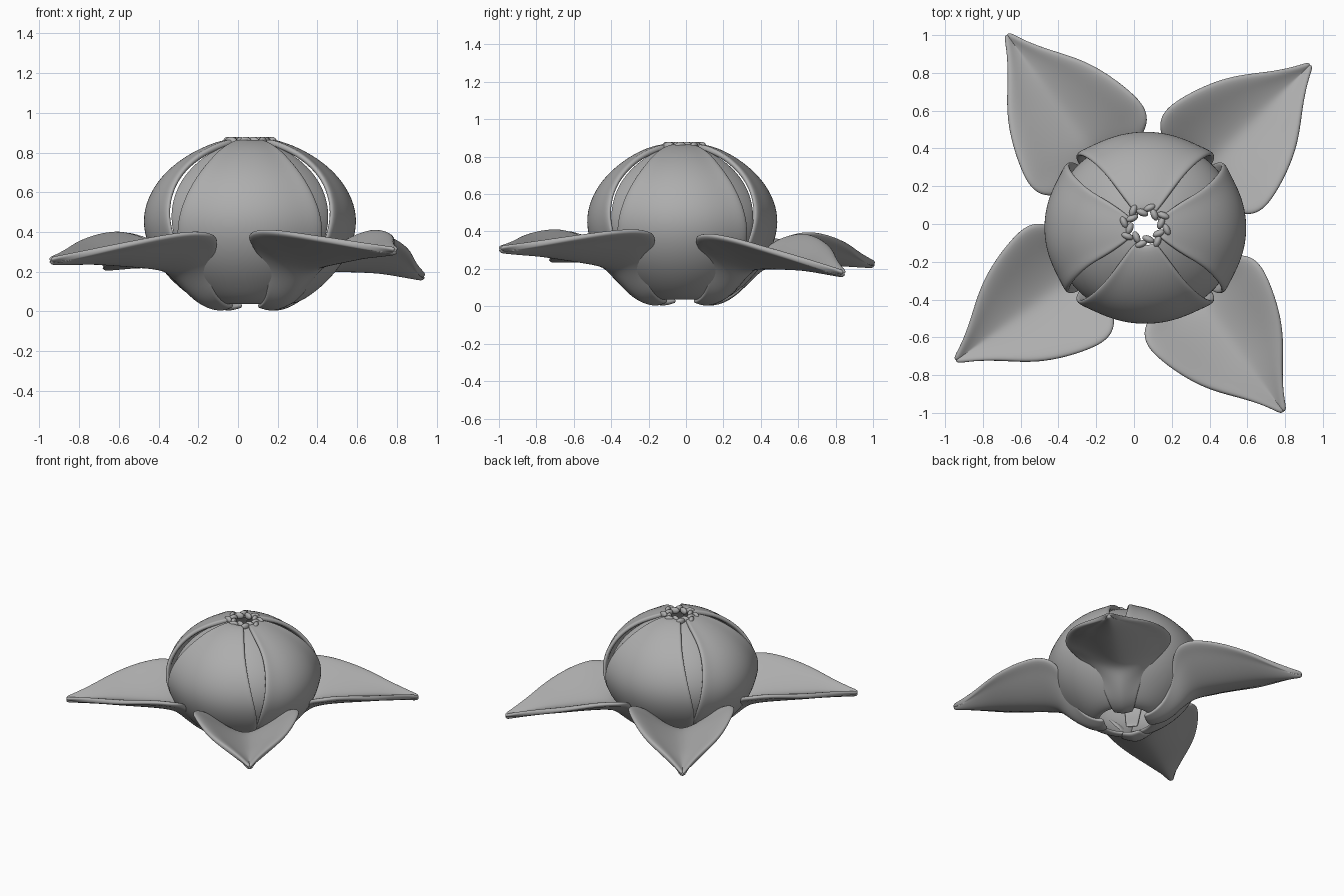
import bpy, math
from mathutils import Vector

if "Cube" in bpy.data.objects:
    bpy.data.objects.remove(bpy.data.objects["Cube"])

CX, CY = 0.06, -0.02          # flower axis

grey = bpy.data.materials.new("petal grey")
grey.diffuse_color = (0.42, 0.42, 0.42, 1)
grey.use_nodes = True
grey.node_tree.nodes["Principled BSDF"].inputs["Base Color"].default_value = grey.diffuse_color


def lerp_table(table, x):
    """Piecewise linear lookup in a list of (x, y) pairs."""
    for (x0, y0), (x1, y1) in zip(table, table[1:]):
        if x <= x1:
            return y0 + (y1 - y0) * max(0, (x - x0) / (x1 - x0))
    return table[-1][1]


def sheet(name, rows, thickness, offset):
    """Thick smooth petal from a grid of points."""
    n = len(rows[0])
    verts = [p for row in rows for p in row]
    faces = [(i * n + j, i * n + j + 1, (i + 1) * n + j + 1, (i + 1) * n + j)
             for i in range(len(rows) - 1) for j in range(n - 1)]
    mesh = bpy.data.meshes.new(name)
    mesh.from_pydata(verts, [], faces)
    mesh.materials.append(grey)
    for p in mesh.polygons:
        p.use_smooth = True
    ob = bpy.data.objects.new(name, mesh)
    bpy.context.collection.objects.link(ob)
    ob.location = (CX, CY, 0)
    solid = ob.modifiers.new("thickness", 'SOLIDIFY')
    solid.thickness, solid.offset = thickness, offset
    sub = ob.modifiers.new("smooth", 'SUBSURF')
    sub.levels = sub.render_levels = 2
    return ob


# Inner petals: four upright shells closing into a bulb
profile = [(0.19, 0.045), (0.26, 0.06), (0.36, 0.13), (0.455, 0.23), (0.515, 0.34),
           (0.54, 0.45), (0.518, 0.56), (0.45, 0.67), (0.345, 0.76), (0.22, 0.825), (0.10, 0.86)]
gap = [(0, 0.04), (0.07, 0.01), (0.13, -0.008), (0.25, -0.008), (0.35, 0.005), (0.45, 0.028),
       (0.56, 0.05), (0.67, 0.063), (0.76, 0.06), (0.82, 0.035), (0.87, 0.012)]
COLS = 11
for k in range(4):
    mid = k * math.pi / 2
    rows = []
    for r, z in profile:
        half = math.pi / 4 - lerp_table(gap, z) / r
        row = []
        for j in range(COLS):
            t = 2 * j / (COLS - 1) - 1
            a = mid + t * half
            lip = 0.022 * max(0, (abs(t) - 0.75) / 0.25) * (0.2 < z < 0.84)
            rr = r + lip - 0.012
            sy = 0.95 if r > 0.3 else 1.0
            row.append((rr * math.cos(a), rr * math.sin(a) * sy, z))
        rows.append(row)
    sheet(f"inner_petal_{k + 1}", rows, 0.032, 0)

# Folded-in petal margins: lens-shaped strips set back behind the four gaps
for k in range(4):
    mid = math.pi / 4 + k * math.pi / 2
    rows = []
    for r, z in profile[3:]:
        half = (max(lerp_table(gap, z), 0) + (0.05 if z < 0.8 else 0.025)) / r
        rr = r - (0.045 if r > 0.3 else 0.025)
        rows.append([(rr * math.cos(mid + t * half), rr * math.sin(mid + t * half) * 0.96, z - 0.012)
                     for t in (-1, -0.5, 0, 0.5, 1)])
    sheet(f"folded_margin_{k + 1}", rows, 0.02, 0)

# Outer petals: narrow claw hugging the bulb, swept-back lobes, pointed tip
width = [(0.14, 0.06), (0.22, 0.085), (0.30, 0.11), (0.38, 0.16), (0.43, 0.25), (0.475, 0.335),
         (0.53, 0.37), (0.6, 0.368), (0.72, 0.33), (0.85, 0.275), (0.95, 0.21),
         (1.05, 0.13), (1.15, 0.06), (1.2, 0.028), (1.235, 0.006)]
valley = [(0.14, 0.02), (0.25, 0.02), (0.35, 0.085), (0.43, 0.16), (0.48, 0.20), (0.55, 0.22),
          (0.65, 0.228), (0.8, 0.24), (0.95, 0.25), (1.23, 0.25)]
edge = [(0.14, 0.03), (0.25, 0.05), (0.31, 0.11), (0.38, 0.22), (0.43, 0.32), (0.48, 0.39),
        (0.58, 0.418), (0.75, 0.395), (0.95, 0.345), (1.1, 0.30), (1.23, 0.265)]
sweep = [(0.3, 0), (0.38, 0.025), (0.45, 0.05), (0.55, 0.03), (0.7, 0)]
# tip direction x, y and tip height
tips = [(0.87, 0.86, 0.17), (-0.73, 1.02, 0.22), (-1.0, -0.70, 0.25), (0.73, -0.97, 0.30)]
for k, (tx, ty, tz) in enumerate(tips):
    u = Vector((tx, ty, 0))
    scale = u.length / 1.23
    u.normalize()
    v = Vector((-u.y, u.x, 0))
    rows = []
    for s, w in width:
        zc, ze = lerp_table(valley, s), lerp_table(edge, s)
        drop = (tz - 0.25) * max(0, (s - 0.3) / 0.93) ** 1.5
        row = []
        for j in range(COLS):
            t = 2 * j / (COLS - 1) - 1
            p = u * (s * scale - lerp_table(sweep, s) * t * t) + v * w * t
            p.z = zc + (ze - zc) * abs(t) ** 1.4 + drop
            if abs(t) == 1 and s > 0.4:
                p.z -= 0.014          # rolled-over rim
            row.append(p)
        rows.append(row)
    sheet(f"outer_petal_{k + 1}", rows, 0.036, 0)

# Crown: ring of small curled petal ends round the top opening
BEADS = 16
for i in range(BEADS):
    a = 2 * math.pi * (i + 0.5) / BEADS
    r = 0.115 if i % 2 else 0.085
    bpy.ops.mesh.primitive_uv_sphere_add(
        segments=12, ring_count=8, radius=1,
        location=(CX + r * math.cos(a), CY + 0.01 + r * 0.85 * math.sin(a), 0.855),
        rotation=(0, 0, a + (0.6 if i % 2 else -0.6)))
    bead = bpy.context.object
    bead.name = f"crown_curl_{i + 1}"
    bead.scale = (0.019, 0.034, 0.024)
    bead.data.materials.append(grey)
    bpy.ops.object.shade_smooth()
